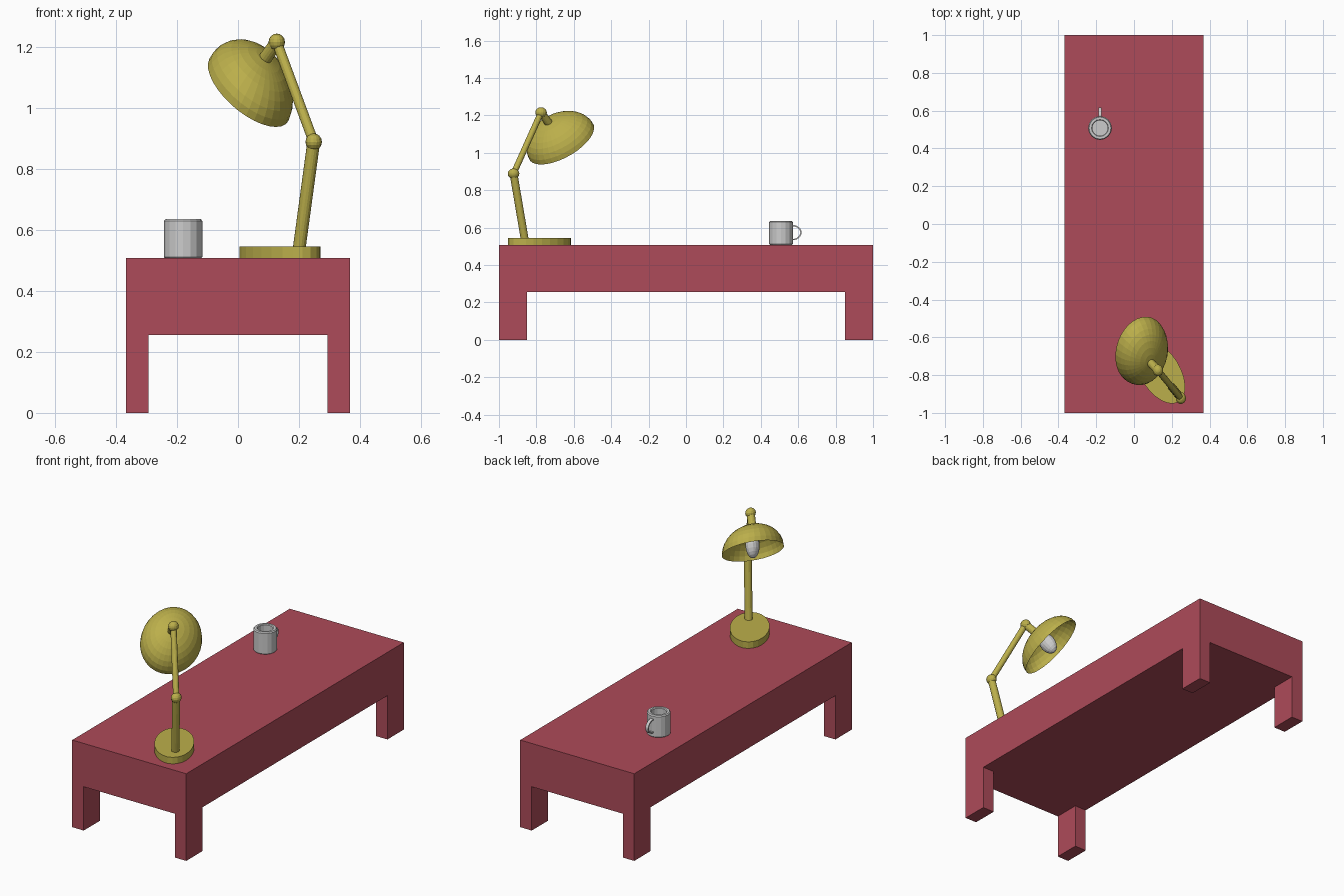
import bpy, bmesh
from math import sin, cos, pi, radians
from mathutils import Vector, Matrix

if "Cube" in bpy.data.objects:
    bpy.data.objects.remove(bpy.data.objects["Cube"])


def material(name, rgb):
    m = bpy.data.materials.new(name)
    m.diffuse_color = (*rgb, 1)
    m.use_nodes = True
    m.node_tree.nodes["Principled BSDF"].inputs["Base Color"].default_value = m.diffuse_color
    return m


RED = material("red", (0.42, 0.07, 0.10))
YELLOW = material("yellow", (0.50, 0.43, 0.07))


def finish(name, bm, mat=None):
    bmesh.ops.remove_doubles(bm, verts=bm.verts, dist=1e-5)
    bmesh.ops.recalc_face_normals(bm, faces=bm.faces)
    me = bpy.data.meshes.new(name)
    bm.to_mesh(me)
    bm.free()
    ob = bpy.data.objects.new(name, me)
    bpy.context.collection.objects.link(ob)
    if mat:
        me.materials.append(mat)
    return ob


def frame(x, y, z, origin):
    """Matrix from three axis vectors and an origin."""
    m = Matrix((Vector(x), Vector(y), Vector(z))).transposed().to_4x4()
    m.translation = Vector(origin)
    return m


def lathe(name, profile, segs, matrix, mat=None):
    """Turn (radius, height) points around local z, then place with matrix."""
    bm = bmesh.new()
    rings = []
    for r, h in profile:
        if r == 0:
            rings.append([bm.verts.new(matrix @ Vector((0, 0, h)))] * segs)
        else:
            rings.append([bm.verts.new(matrix @ Vector((r * cos(2 * pi * i / segs), r * sin(2 * pi * i / segs), h)))
                          for i in range(segs)])
    for a, b in zip(rings, rings[1:]):
        for i in range(segs):
            j = (i + 1) % segs
            bm.faces.new(list(dict.fromkeys((a[i], a[j], b[j], b[i]))))
    return finish(name, bm, mat)


def arc(n, start, end):
    """Profile of a unit circle between two latitudes in degrees."""
    pts = []
    for i in range(n + 1):
        t = radians(start + (end - start) * i / n)
        pts.append((0 if abs(cos(t)) < 1e-6 else cos(t), sin(t)))
    return pts


def rod(name, a, b, r, segs=16):
    a, b = Vector(a), Vector(b)
    m = (b - a).to_track_quat('Z', 'Y').to_matrix().to_4x4()
    m.translation = a
    n = (b - a).length
    return lathe(name, [(0, 0), (r, 0), (r, n), (0, n)], segs, m, YELLOW)


def ball(name, p):
    return lathe(name, arc(8, -90, 90), 16,
                 frame((0.027, 0, 0), (0, 0.031, 0), (0, 0, 0.028), p), YELLOW)


# Table: thick slab whose four corner cells are pulled down into legs
W, D, IX, IY, TOP, UNDER = 0.367, 1.0, 0.293, 0.85, 0.507, 0.255
bm = bmesh.new()
bmesh.ops.create_cube(bm, size=1, matrix=Matrix.Translation((0, 0, (TOP + UNDER) / 2))
                      @ Matrix.Diagonal((2 * W, 2 * D, TOP - UNDER, 1)))
for s in (-1, 1):
    for co, no in (((s * IX, 0, 0), (1, 0, 0)), ((0, s * IY, 0), (0, 1, 0))):
        bmesh.ops.bisect_plane(bm, geom=bm.verts[:] + bm.edges[:] + bm.faces[:],
                               plane_co=co, plane_no=no)
bm.normal_update()
corners = []
for f in bm.faces:
    c = f.calc_center_median()
    if f.normal.z < -0.9 and abs(c.x) > IX and abs(c.y) > IY:
        corners.append(f)
for f in corners:
    new = bmesh.ops.extrude_discrete_faces(bm, faces=[f])["faces"][0]
    bmesh.ops.translate(bm, verts=new.verts, vec=(0, 0, -UNDER))
bmesh.ops.dissolve_limit(bm, angle_limit=0.01, verts=bm.verts, edges=bm.edges)
finish("table", bm, RED)

# Mug body with softened rim and foot
MUG = Matrix.Translation((-0.18, 0.508, TOP))
lathe("mug_body", [(0, 0), (0.059, 0), (0.063, 0.004), (0.063, 0.122), (0.058, 0.128),
                   (0.045, 0.128), (0.041, 0.124), (0.041, 0.014), (0, 0.014)], 16, MUG)

# Mug handle: a flat strip swept round a half circle
bm = bmesh.new()
sections = []
for i in range(13):
    t = -pi / 2 + pi * i / 12
    ring = []
    for r, x in ((0.034, -0.009), (0.041, -0.009), (0.041, 0.009), (0.034, 0.009)):
        ring.append(bm.verts.new(MUG @ Vector((x, 0.060 + (r + 0.009) * cos(t), 0.066 + r * sin(t)))))
    sections.append(ring)
for a, b in zip(sections, sections[1:]):
    for k in range(4):
        bm.faces.new((a[k], a[(k + 1) % 4], b[(k + 1) % 4], b[k]))
bm.faces.new(sections[0])
bm.faces.new(sections[-1])
finish("mug_handle", bm)

# Lamp base: oval disc lying along the arm direction
base = frame((-0.099, 0.1586, 0), (-0.089, -0.0557, 0), (0, 0, 1), (0.138, -0.783, TOP))
lathe("lamp_base", [(0, 0), (1, 0), (1, 0.038), (0, 0.038)], 24, base, YELLOW)

# Lamp arms and joints
foot, elbow, head = (0.2, -0.862, 0.535), (0.248, -0.922, 0.888), (0.127, -0.775, 1.215)
rod("lower_arm", foot, elbow, 0.021)
rod("upper_arm", elbow, head, 0.0165)
ball("elbow_joint", elbow)
ball("head_joint", head)
rod("shade_neck", head, (0.088, -0.735, 1.160), 0.022)

# Shade: tilted open half dome; bulb shares its axes
F, H, A = (0.102, 0.139, 0), (-0.088, 0.108, 0.122), (0.052, -0.06, 0.112)
shade = frame(F, H, A, (0.036, -0.667, 1.059))
lathe("lamp_shade", arc(8, 0, 90), 32, shade, YELLOW)
lathe("bulb", [(0.23 * r, 0.22 + 0.5 * h) for r, h in arc(10, -90, 90)], 16, shade)
rod("bulb_socket", shade @ Vector((0, 0, 0.6)), shade @ Vector((0, 0, 0.95)), 0.022)
